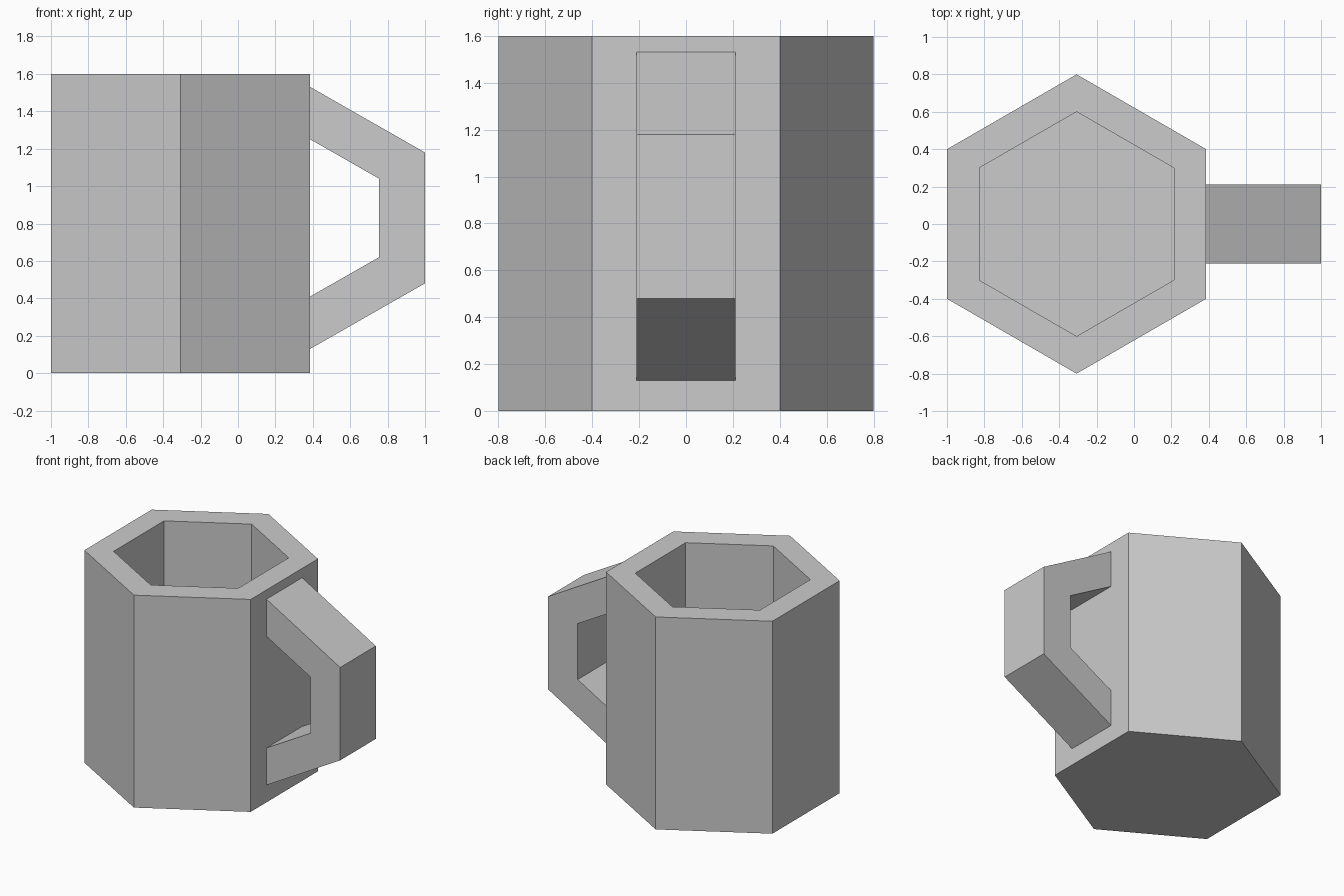
import bpy, bmesh
from math import sin, cos, radians

if "Cube" in bpy.data.objects:
    bpy.data.objects.remove(bpy.data.objects["Cube"])

HANDLE_X = 0.386
CUP_X = -0.307


def make_object(name, bm):
    bmesh.ops.recalc_face_normals(bm, faces=bm.faces[:])
    mesh = bpy.data.meshes.new(name)
    bm.to_mesh(mesh)
    bm.free()
    obj = bpy.data.objects.new(name, mesh)
    bpy.context.collection.objects.link(obj)
    return obj


def bridge(bm, a, b, closed=True):
    n = len(a)
    for i in range(n if closed else n - 1):
        j = (i + 1) % n
        bm.faces.new((a[i], a[j], b[j], b[i]))


# Cup body: hexagonal rings from outer base, over the rim, to the inner floor
bm = bmesh.new()
rings = []
for r, z in [(0.8, 0), (0.8, 1.6), (0.6, 1.6), (0.6, 0.2)]:
    rings.append([bm.verts.new((CUP_X + r * cos(radians(30 + 60 * i)),
                                r * sin(radians(30 + 60 * i)), z))
                  for i in range(6)])
for lower, upper in zip(rings, rings[1:]):
    bridge(bm, lower, upper)
bm.faces.new(rings[0])
bm.faces.new(rings[-1])
make_object("cup_body", bm)

# Handle: half of a hexagonal ring with a rectangular section
bm = bmesh.new()
sections = []
for deg in (-90, -30, 30, 90):
    a = radians(deg)
    sections.append([bm.verts.new((HANDLE_X + r * cos(a) * 1.012, y, 0.83 + r * sin(a)))
                     for r, y in [(0.7, -0.212), (0.7, 0.212), (0.42, 0.212), (0.42, -0.212)]])
for s, t in zip(sections, sections[1:]):
    bridge(bm, s, t)
bm.faces.new(sections[0])
bm.faces.new(sections[-1])
make_object("handle", bm)
